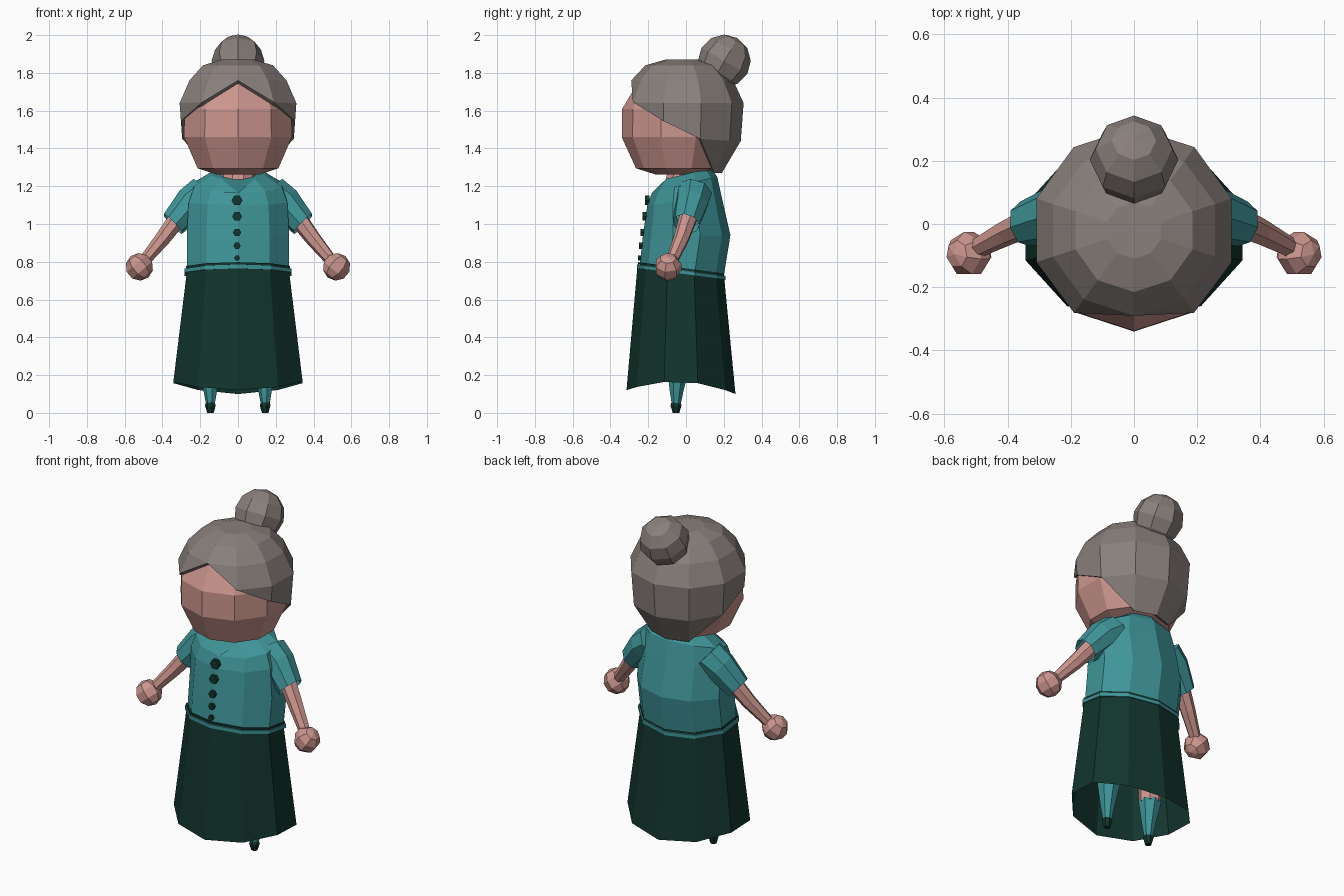
import bpy, bmesh
from math import sin, cos, pi, radians
from mathutils import Vector, Matrix

if "Cube" in bpy.data.objects:
    bpy.data.objects.remove(bpy.data.objects["Cube"])


def material(name, rgb):
    m = bpy.data.materials.new(name)
    m.diffuse_color = (*rgb, 1)
    m.use_nodes = True
    m.node_tree.nodes["Principled BSDF"].inputs["Base Color"].default_value = m.diffuse_color
    return m


SKIN = material("skin", (0.60, 0.30, 0.27))
HAIR = material("hair_grey", (0.25, 0.215, 0.20))
TEAL = material("teal", (0.05, 0.30, 0.32))
DARK = material("dark_green", (0.006, 0.035, 0.027))


def finish(name, bm, mat):
    bmesh.ops.recalc_face_normals(bm, faces=bm.faces[:])
    me = bpy.data.meshes.new(name)
    bm.to_mesh(me)
    bm.free()
    me.materials.append(mat)
    ob = bpy.data.objects.new(name, me)
    bpy.context.collection.objects.link(ob)
    return ob


def loft(name, rings, mat, bottom=True, top=True):
    """Skin a list of equal-length closed rings of points."""
    bm = bmesh.new()
    vs = [[bm.verts.new(p) for p in r] for r in rings]
    n = len(rings[0])
    for a, b in zip(vs, vs[1:]):
        for i in range(n):
            j = (i + 1) % n
            bm.faces.new((a[i], a[j], b[j], b[i]))
    if bottom:
        bm.faces.new(vs[0])
    if top:
        bm.faces.new(vs[-1])
    bmesh.ops.remove_doubles(bm, verts=bm.verts[:], dist=0.0005)
    return finish(name, bm, mat)


def oval(z, rx, front, back, slope=0.0, n=10, dip=0.0):
    """Tilted oval ring; dip lowers the front and back relative to the sides."""
    cy, ry = (front + back) / 2, (back - front) / 2
    pts = []
    for i in range(n):
        a = 2 * pi * i / n
        y = cy - ry * cos(a)
        pts.append((rx * sin(a), y, z + slope * y - dip * cos(a) ** 2))
    return pts


def tube(name, stations, mat, n=7, bottom=True, top=True):
    """Tube through (point, radius) stations."""
    ps = [Vector(s[0]) for s in stations]
    q = (ps[-1] - ps[0]).to_track_quat('Z', 'Y')
    rings = [[p + q @ Vector((r * cos(2 * pi * i / n), r * sin(2 * pi * i / n), 0)) for i in range(n)]
             for p, (_, r) in zip(ps, stations)]
    return loft(name, rings, mat, bottom, top)


def ball(name, centre, r, mat, seg, rings, rot):
    bm = bmesh.new()
    bmesh.ops.create_uvsphere(bm, u_segments=seg, v_segments=rings, radius=r,
                              matrix=Matrix.Translation(centre) @ rot)
    return finish(name, bm, mat)


# head
loft("head", [oval(z, r, -0.04 - r, -0.04 + r) for z, r in
              ((1.262, 0.12), (1.295, 0.225), (1.46, 0.30), (1.61, 0.298), (1.74, 0.22), (1.81, 0.12))], SKIN)

# hair: ten-sided dome whose lower edge is lifted around the face
PROFILE = [(1.27, 0.21), (1.44, 0.31), (1.64, 0.325), (1.76, 0.27), (1.84, 0.195), (1.87, 0.09)]
EDGE = [1.76, 1.645, 1.545, 1.45, 1.27, 1.27]


def hair_radius(z):
    for (z0, r0), (z1, r1) in zip(PROFILE, PROFILE[1:]):
        if z <= z1:
            return r0 + (r1 - r0) * (z - z0) / (z1 - z0)
    return PROFILE[-1][1]


hair_rings = []
for zk, _ in PROFILE:
    ring = []
    for i in range(10):
        z, a = max(zk, EDGE[min(i, 10 - i)]), 2 * pi * i / 10
        r = hair_radius(z)
        ring.append((r * sin(a), -0.02 - r * cos(a), z))
    hair_rings.append(ring)
hair = loft("hair", hair_rings, HAIR, bottom=False)
solid = hair.modifiers.new("thickness", 'SOLIDIFY')
solid.thickness, solid.offset = 0.025, -1

# hair bun
ball("hair_bun", (0, 0.203, 1.863), 0.14, HAIR, 8, 6, Matrix.Rotation(radians(-30), 4, 'X'))

# neck
tube("neck", [((0, -0.03, 1.10), 0.11), ((0, -0.02, 1.20), 0.10), ((0, 0, 1.31), 0.09)], SKIN, 10)

# blouse with the front of the neckline pulled into a V
neckline = oval(1.265, 0.15, -0.13, 0.13, 0.25)
neckline[0] = (0, -0.165, 1.165)
loft("blouse", [oval(0.75, 0.283, -0.245, 0.20, -0.12),
                oval(0.94, 0.285, -0.228, 0.235),
                oval(1.12, 0.275, -0.205, 0.19, 0.1),
                oval(1.21, 0.245, -0.18, 0.165, 0.25),
                neckline], TEAL)

# waist trims
for name, z, h, r, mat in (("waist_line", 0.753, 0.012, 0.005, DARK), ("blouse_hem", 0.731, 0.021, 0.012, TEAL)):
    loft(name, [oval(z + k, 0.285 + r, -0.248 - r, 0.197 + r, -0.13) for k in (0, h)], mat)

# skirt, open underneath
loft("skirt", [oval(0.165, 0.36, -0.315, 0.262, -0.035, 10, 0.056),
               oval(0.733, 0.285, -0.258, 0.203, -0.13)], DARK, bottom=False)

# buttons
for z, y, r in ((1.125, -0.207, 0.029), (1.04, -0.22, 0.026), (0.955, -0.232, 0.022),
                (0.885, -0.238, 0.019), (0.82, -0.244, 0.016)):
    tube("button", [((-0.005, y + 0.015, z), r), ((-0.005, y - 0.01, z), r)], DARK, 6)

# arms and legs, mirrored left and right
for side, s in (("left", 1), ("right", -1)):
    tube(side + "_sleeve", [((s * 0.17, 0.04, 1.165), 0.10), ((s * 0.25, 0.03, 1.11), 0.09),
                            ((s * 0.345, 0.0, 1.00), 0.072)], TEAL, 8, top=False)
    tube(side + "_arm", [((s * 0.31, 0.015, 1.04), 0.05), ((s * 0.40, -0.025, 0.92), 0.042),
                         ((s * 0.495, -0.075, 0.805), 0.032)], SKIN, 7)
    ball(side + "_hand", (s * 0.522, -0.095, 0.773), 0.074, SKIN, 7, 5, Matrix.Rotation(radians(s * 40), 4, 'Y'))
    tube(side + "_leg", [((s * 0.145, -0.04, 0.25), 0.06), ((s * 0.14, -0.03, 0.55), 0.075)], SKIN, 7)
    tube(side + "_stocking", [((s * 0.145, -0.052, 0.045), 0.024), ((s * 0.145, -0.05, 0.12), 0.038),
                              ((s * 0.145, -0.04, 0.26), 0.064)], TEAL, 7)
    tube(side + "_shoe", [((s * 0.145, -0.053, 0.0), 0.018), ((s * 0.145, -0.053, 0.04), 0.03),
                          ((s * 0.145, -0.053, 0.056), 0.024)], DARK, 7)
